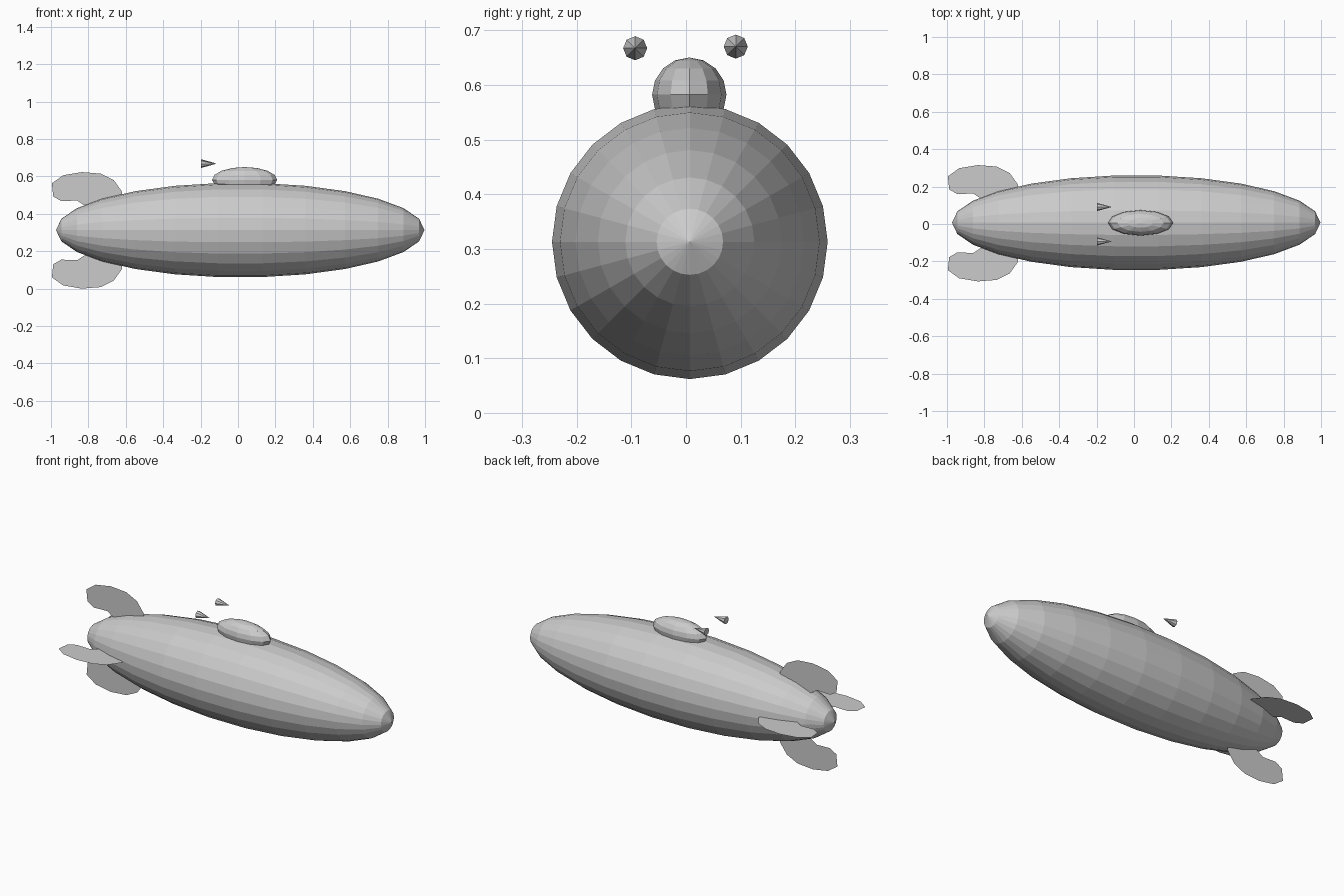
import bpy, bmesh, math
from mathutils import Matrix, Vector

cube = bpy.data.objects.get("Cube")
if cube:
    bpy.data.objects.remove(cube, do_unlink=True)

grey = bpy.data.materials.new("light grey")
grey.use_nodes = True
grey.diffuse_color = (0.6, 0.6, 0.6, 1)
grey.node_tree.nodes["Principled BSDF"].inputs["Base Color"].default_value = (0.6, 0.6, 0.6, 1)

AXIS_Y, AXIS_Z = 0.007, 0.313
TO_X = Matrix.Rotation(math.pi / 2, 4, 'Y')


def add_object(name, bm):
    mesh = bpy.data.meshes.new(name)
    bm.to_mesh(mesh)
    bm.free()
    mesh.materials.append(grey)
    obj = bpy.data.objects.new(name, mesh)
    bpy.context.collection.objects.link(obj)
    return obj


def ellipsoid(name, centre, radii, sides, rings, turn=Matrix()):
    bm = bmesh.new()
    shape = Matrix.Translation(centre) @ Matrix.Diagonal((*radii, 1)) @ turn
    bmesh.ops.create_uvsphere(bm, u_segments=sides, v_segments=rings, radius=1, matrix=shape)
    return add_object(name, bm)


# Faceted gas envelope with its poles at nose and tail
ellipsoid("hull", (0.012, AXIS_Y, AXIS_Z), (0.985, 0.254, 0.253), 24, 13, TO_X)

# Cabin half sunk into the hull top
ellipsoid("cabin", (0.035, 0.006, 0.582), (0.174, 0.068, 0.068), 12, 8)

# Small cones floating beside the cabin, points forward
for name, y, z in (("right_cone", -0.093, 0.667), ("left_cone", 0.091, 0.67)):
    bm = bmesh.new()
    place = Matrix.Translation((-0.158, y, z)) @ TO_X
    bmesh.ops.create_cone(bm, cap_ends=True, segments=8, radius1=0.022, radius2=0,
                          depth=0.08, matrix=place)
    add_object(name, bm)

# Four thin tail fins: outline as (x, distance from the hull axis)
FIN = [(-0.62, 0.16), (-0.62, 0.205), (-0.665, 0.268), (-0.735, 0.302), (-0.835, 0.31),
       (-0.935, 0.293), (-0.995, 0.25), (-0.988, 0.18), (-0.945, 0.155), (-0.86, 0.158),
       (-0.83, 0.138), (-0.78, 0.11)]
fins = (("top_fin", Vector((0, 0, 1)), 0.01, AXIS_Z),
        ("bottom_fin", Vector((0, 0, -1)), 0.012, 0.31),
        ("left_fin", Vector((0, 1, 0)), 0.005, 0.323),
        ("right_fin", Vector((0, -1, 0)), 0.003, 0.311))
for name, out, y, z in fins:
    bm = bmesh.new()
    bm.faces.new([bm.verts.new(Vector((x, y, z)) + out * d) for x, d in FIN])
    add_object(name, bm)
